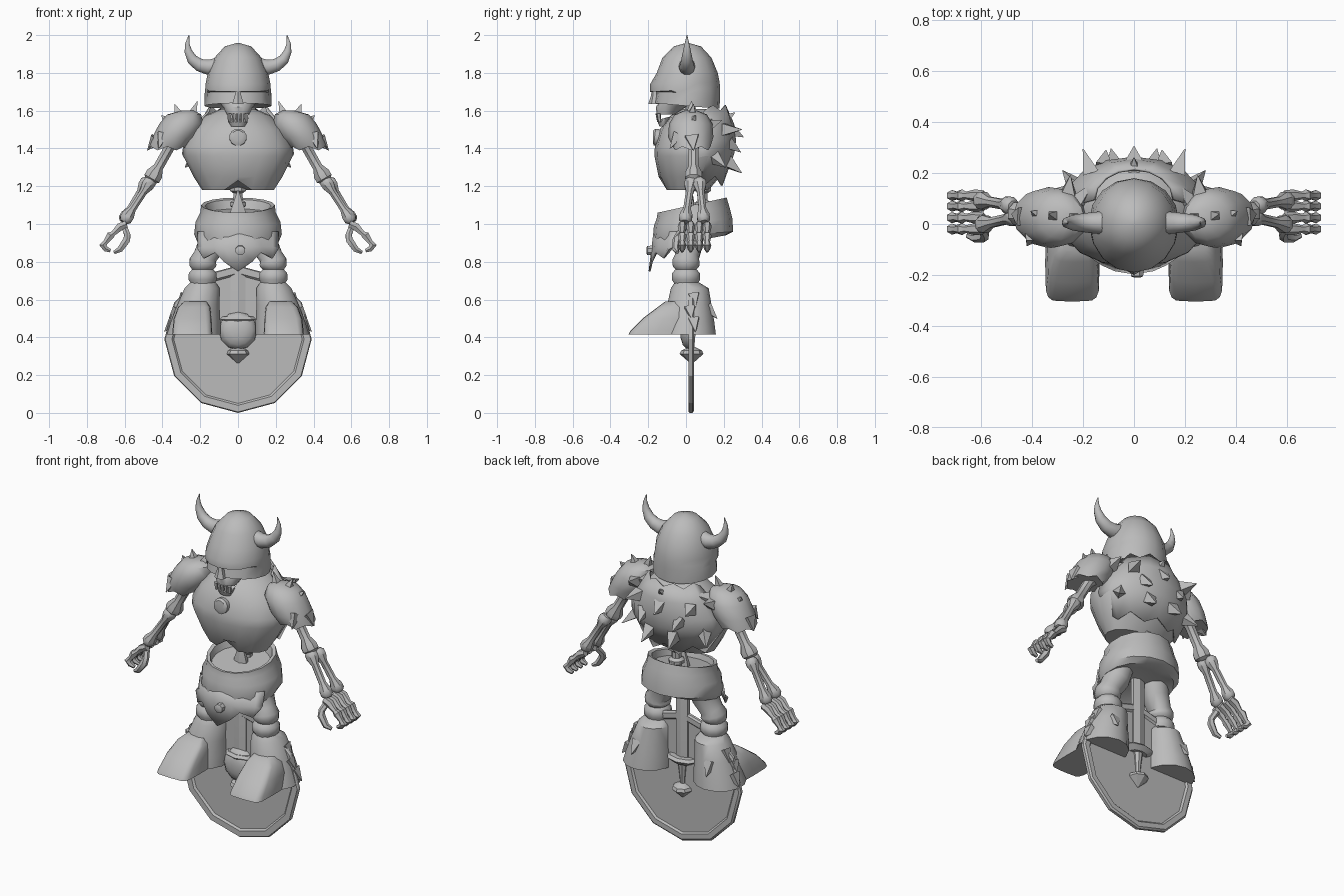
import bpy, bmesh, math
from mathutils import Vector as V

grey = bpy.data.materials.new("plain_grey")
grey.diffuse_color = (0.5, 0.5, 0.5, 1)


def ring(rx, yf, yb, zf, zb=None, xc=0, n=16, p=1.0):
    """Level or tilted oval; index 0 is the front, p < 1 squares it off."""
    zb = zf if zb is None else zb
    pts = []
    for i in range(n):
        a = 2 * math.pi * i / n
        s, t = math.sin(a), -math.cos(a)
        s = math.copysign(abs(s) ** p, s)
        t = math.copysign(abs(t) ** p, t)
        pts.append(V((xc + rx * s, (yf + yb) / 2 + (yb - yf) / 2 * t,
                      zf + (zb - zf) * (t + 1) / 2)))
    return pts


def jag(pts, dz):
    return [q + V((0, 0, dz if i % 2 else 0)) for i, q in enumerate(pts)]


def tube(path, radii, n=8):
    path = [V(p) for p in path]
    out = []
    for i, c in enumerate(path):
        t = (path[min(i + 1, len(path) - 1)] - path[max(i - 1, 0)]).normalized()
        ref = V((0, 1, 0)) if abs(t.y) < 0.8 else V((0, 0, 1))
        u = t.cross(ref).normalized()
        v = u.cross(t)
        out.append([c + radii[i] * (u * math.cos(a) + v * math.sin(a))
                    for a in (2 * math.pi * (k + 0.5) / n for k in range(n))])
    return out


def bone(a, b, r):
    a, b = V(a), V(b)
    ts = (0, .06, .16, .3, .7, .84, .94, 1)
    return tube([a.lerp(b, t) for t in ts],
                [r * k for k in (.6, 1, 1, .6, .6, 1, 1, .6)])


def spike(base, tip, r, n=4):
    return tube([base, tip], [r, 0.002], n)


def make(name, parts, mirror=False, closed=True, angle=40, thick=0):
    bm = bmesh.new()
    for rings in parts:
        rows = [[bm.verts.new(p) for p in r] for r in rings]
        n = len(rows[0])
        for a, b in zip(rows, rows[1:]):
            for i in range(n if closed else n - 1):
                j = (i + 1) % n
                bm.faces.new((a[i], a[j], b[j], b[i]))
        if closed:
            bm.faces.new(rows[0][::-1])
            bm.faces.new(rows[-1])
    bmesh.ops.recalc_face_normals(bm, faces=bm.faces)
    me = bpy.data.meshes.new(name)
    bm.to_mesh(me)
    bm.free()
    me.materials.append(grey)
    ob = bpy.data.objects.new(name, me)
    bpy.context.collection.objects.link(ob)
    if thick:
        ob.modifiers.new("thickness", 'SOLIDIFY').thickness = thick
    if mirror:
        m = ob.modifiers.new("mirror", 'MIRROR')
        m.use_mirror_merge = False
    bpy.ops.object.select_all(action='DESELECT')
    ob.select_set(True)
    bpy.context.view_layer.objects.active = ob
    bpy.ops.object.shade_smooth_by_angle(angle=math.radians(angle))
    return ob


# helmet with a brow ledge, nose guard and curved horns
make("helmet", [[
    ring(.165, -.15, .165, 1.65, 1.62), ring(.178, -.168, .178, 1.64, 1.61),
    ring(.176, -.155, .18, 1.70, 1.69), ring(.174, -.19, .18, 1.70, 1.72),
    ring(.171, -.19, .178, 1.74, 1.75), ring(.16, -.155, .168, 1.80),
    ring(.125, -.125, .135, 1.88), ring(.07, -.065, .08, 1.94),
    ring(.012, -.005, .02, 1.957)]])
make("nose_guard", [tube([(0, -.165, 1.74), (0, -.165, 1.68), (0, -.165, 1.635)],
                         [.014, .02, .035], 6)])
make("horn", [tube([(.12, .005, 1.835), (.16, .005, 1.83), (.205, .005, 1.842),
                    (.243, .005, 1.872), (.264, .005, 1.915), (.268, .005, 1.955),
                    (.26, .005, 2.0)],
                   [.045, .042, .036, .03, .021, .012, .002], 10)], mirror=True)

# skull, teeth and neck below the helmet
make("skull", [[ring(.11, -.13, .06, 1.66), ring(.08, -.16, .0, 1.62),
                ring(.06, -.155, -.05, 1.58)],
               [ring(.055, -.135, -.08, 1.555, 1.57), ring(.05, -.15, -.09, 1.54),
                ring(.035, -.14, -.10, 1.515)]])
make("teeth", [tube([(x, -.15 + 2.5 * x * x, 1.585), (x, -.145 + 2.5 * x * x, 1.54)],
                    [.012, .008], 5) for x in (-.045, -.022, 0, .022, .045)])
make("neck", [bone((0, .03, 1.5), (0, .02, 1.68), .05)])

# breastplate with a notch in the front lower edge
low = ring(.19, -.11, .12, 1.18)
low[0].z += .05
make("breastplate", [[
    low, ring(.235, -.145, .18, 1.25), ring(.29, -.167, .235, 1.36, p=.9),
    ring(.29, -.165, .24, 1.41, p=.9), ring(.25, -.14, .235, 1.50),
    ring(.17, -.08, .21, 1.575), ring(.09, -.02, .15, 1.61)]])
make("medallion", [tube([(0, -.13, 1.455), (0, -.166, 1.46), (0, -.174, 1.46),
                         (0, -.176, 1.46)], [.046, .046, .036, .02], 12)])

# fur over the back
make("fur_cape", [[r[4:13] for r in (
    jag(ring(.22, -.12, .205, 1.28, 1.25), -.05), ring(.297, -.16, .255, 1.37),
    ring(.285, -.14, .265, 1.44), ring(.225, -.10, .255, 1.53),
    jag(ring(.16, -.03, .22, 1.60), .03))]], closed=False, thick=.01)
make("fur_tufts", [spike(b, t, .045) for s in (-1, 1) for b, t in (
    ((s * .17, .20, 1.50), (s * .2, .295, 1.50)),
    ((s * .08, .22, 1.33), (s * .09, .295, 1.27)),
    ((s * .12, .22, 1.43), (s * .11, .29, 1.38)),
    ((s * .22, .14, 1.36), (s * .28, .21, 1.30)))]
     + [spike((0, .23, 1.50), (0, .305, 1.46), .05),
        spike((0, .20, 1.55), (0, .26, 1.59), .04)])

# shoulder pads: ragged rim, domed top, tufts
make("shoulder_pad", [[
    jag(ring(.10, -.07, .13, 1.41, xc=.375, n=12), -.02),
    ring(.118, -.095, .145, 1.46, xc=.335, n=12),
    ring(.117, -.09, .14, 1.53, xc=.30, n=12),
    ring(.09, -.06, .11, 1.58, xc=.285, n=12),
    ring(.035, -.01, .06, 1.60, xc=.265, n=12)],
    spike((.43, .03, 1.45), (.48, .04, 1.39), .05),
    spike((.40, -.04, 1.47), (.42, -.085, 1.40), .04),
    spike((.25, .02, 1.56), (.215, .03, 1.65), .04),
    spike((.31, .03, 1.57), (.335, .04, 1.635), .035),
    spike((.36, .03, 1.53), (.405, .05, 1.575), .04),
    spike((.26, .11, 1.52), (.25, .19, 1.55), .045),
    spike((.21, .09, 1.53), (.16, .16, 1.57), .04)], mirror=True)

# arm bones
make("upper_arm", [bone((.32, .04, 1.48), (.465, .04, 1.225), .048)], mirror=True)
make("forearm", [bone((.455, .03, 1.24), (.605, -.005, 1.01), .036),
                 bone((.475, .07, 1.24), (.61, .095, 1.01), .036)], mirror=True)
make("hand", [tube([(.59, y, 1.0), (.625, y, .985), (.66, y, .95), (.675, y, .94),
                    (.70, y, .905), (.715, y, .888), (.70, y, .868), (.675, y, .858)],
                   [.02, .024, .015, .024, .015, .022, .017, .01], 6)
              for y in (-.02, .025, .07, .112)]
     + [tube([(.60, -.01, .98), (.585, -.04, .94), (.59, -.05, .915),
              (.625, -.055, .865), (.655, -.045, .85)],
             [.018, .018, .022, .018, .01], 6)], mirror=True)

# spine between chest and pelvis
make("spine", [bone((0, .09, z), (0, .09, z + .09), .045) for z in (1.02, 1.10, 1.18)])

# fur belt, higher at the back, with a sunken top
make("fur_belt", [[
    ring(.17, -.13, .14, .90, .95), ring(.215, -.168, .21, .87, .94),
    ring(.232, -.175, .25, .93, .96), ring(.225, -.17, .245, .99, 1.03),
    ring(.20, -.155, .23, 1.03, 1.09), ring(.195, -.15, .215, 1.06, 1.14),
    ring(.175, -.135, .195, 1.06, 1.13), ring(.165, -.125, .18, 1.03, 1.08)]])

# hanging front cloth with a zigzag hem and a small emblem
hem = [(-.215, .87), (-.185, .82), (-.125, .85), (-.075, .80), (0, .75),
       (.075, .80), (.125, .85), (.185, .82), (.215, .87)]
make("front_cloth", [[
    [V((x, -.172 + 2.6 * x * x, .96)) for x, z in hem],
    [V((x, -.182 + 2.4 * x * x, .88)) for x, z in hem],
    [V((x, -.198 + 2.2 * x * x, z)) for x, z in hem]]], closed=False, thick=.01)
make("cloth_emblem", [tube([(.012, -.175, .86), (.012, -.205, .86), (.012, -.21, .86)],
                           [.028, .026, .014], 8)])

# legs with padded knee rolls
make("leg", [tube([(.12, .02, .99), (.14, .015, .89), (.175, .005, .825),
                   (.185, 0, .80), (.187, 0, .775), (.187, 0, .76), (.187, 0, .74),
                   (.187, 0, .705), (.187, 0, .68), (.19, 0, .6)],
                  [.085, .075, .065, .075, .072, .058, .076, .078, .06, .06], 12)],
     mirror=True)

# boots: flared fur shaft, square toe, tufts
make("boot", [[
    ring(.07, -.06, .07, .69, xc=.185, n=14), ring(.095, -.08, .12, .66, xc=.19, n=14),
    ring(.115, -.10, .135, .57, xc=.21, n=14), ring(.135, -.12, .15, .48, xc=.225, n=14),
    ring(.145, -.13, .158, .415, xc=.235, n=14)],
    [ring(.06, -.11, 0, .59, xc=.225, p=.5), ring(.085, -.15, 0, .56, xc=.232, p=.45),
     ring(.10, -.23, 0, .50, xc=.24, p=.4), ring(.105, -.295, 0, .435, xc=.242, p=.35),
     ring(.107, -.305, 0, .415, xc=.242, p=.35)],
    spike((.32, .02, .55), (.365, .03, .50), .04),
    spike((.28, .04, .62), (.325, .05, .56), .04),
    spike((.34, .04, .49), (.39, .05, .43), .04),
    spike((.24, .11, .56), (.25, .165, .50), .04)], mirror=True)


# shield: twelve-sided disc with raised rim and boss
def disc(r, y, zc=.39, n=12):
    return [V((r * math.sin(2 * math.pi * i / n), y, zc + r * math.cos(2 * math.pi * i / n)))
            for i in range(n)]


make("shield", [[disc(.34, .023), disc(.35, .012), disc(.385, .012), disc(.39, .02),
                 disc(.39, .034), disc(.38, .042), disc(.35, .042), disc(.34, .032)]],
     angle=25)
make("shield_boss", [[disc(.102, .025, .435), disc(.098, .005, .435),
                      disc(.075, -.017, .435), disc(.04, -.028, .435),
                      disc(.01, -.03, .435)]])

# sword standing point up behind the boss
make("sword_blade", [[ring(.045, .008, .052, .49, n=6), ring(.045, .008, .052, 1.07, n=6),
                      ring(.002, .028, .032, 1.18, n=6)]], angle=20)
make("sword_guard", [[ring(.06, -.01, .07, .47, n=8), ring(.10, -.035, .095, .495, n=8),
                      ring(.085, -.02, .08, .51, n=8)]], angle=25)
make("sword_grip", [tube([(0, .03, .33), (0, .03, .40), (0, .03, .48)],
                         [.014, .02, .03], 8)])
make("sword_pommel", [[ring(.004, .026, .034, .26, n=8), ring(.062, -.034, .092, .312, n=8),
                       ring(.055, -.025, .085, .33, n=8), ring(.02, .01, .05, .348, n=8)]],
     angle=25)
